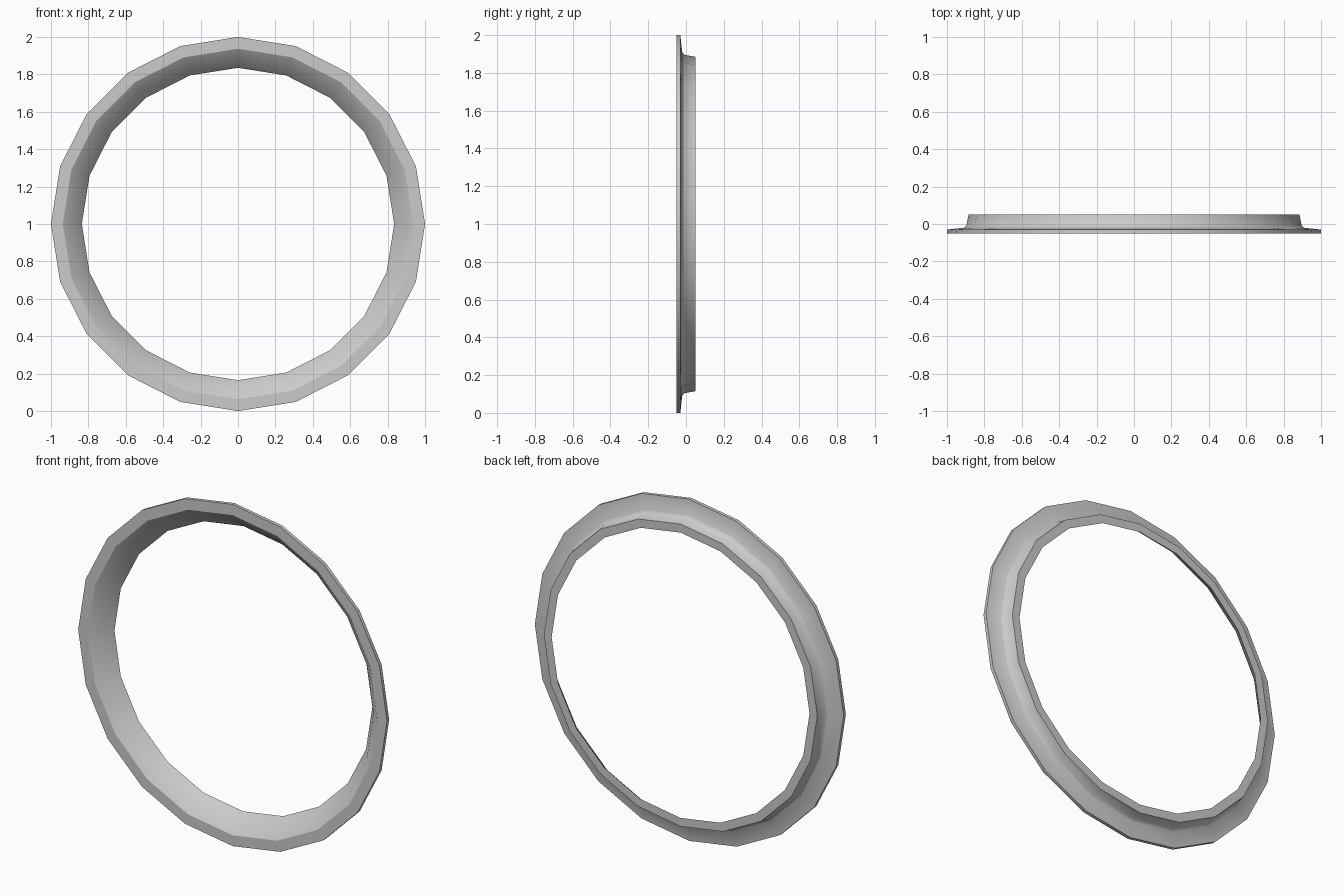
import bpy, bmesh, math

if "Cube" in bpy.data.objects:
    bpy.data.objects.remove(bpy.data.objects["Cube"])

SIDES = 20

# Ring cross-section: (radius, y, sharp edge)
profile = [
    (1.000, -0.050, True),    # flange front rim
    (1.000, -0.030, True),    # flange back rim
    (0.910, -0.020, False),   # fillet into collar
    (0.896, -0.008, False),
    (0.885, 0.050, True),     # collar back, outside
    (0.835, 0.050, True),     # collar back, inside
    (0.890, -0.018, False),   # inner funnel
    (0.937, -0.050, True),    # flange front, inside
]

bm = bmesh.new()
rings = []
for r, y, sharp in profile:
    ring = []
    for i in range(SIDES):
        a = 2 * math.pi * i / SIDES
        ring.append(bm.verts.new((r * math.cos(a), y, 1 + r * math.sin(a))))
    rings.append(ring)

# Bridge neighbouring rings
for k, ring in enumerate(rings):
    nxt = rings[(k + 1) % len(rings)]
    for i in range(SIDES):
        j = (i + 1) % SIDES
        bm.faces.new((ring[i], ring[j], nxt[j], nxt[i])).smooth = True

# Crease the hard corners
for (r, y, sharp), ring in zip(profile, rings):
    if sharp:
        for i in range(SIDES):
            bm.edges.get((ring[i], ring[(i + 1) % SIDES])).smooth = False

bmesh.ops.recalc_face_normals(bm, faces=bm.faces)
mesh = bpy.data.meshes.new("flanged_ring")
bm.to_mesh(mesh)
bm.free()
bpy.context.collection.objects.link(bpy.data.objects.new("flanged_ring", mesh))
